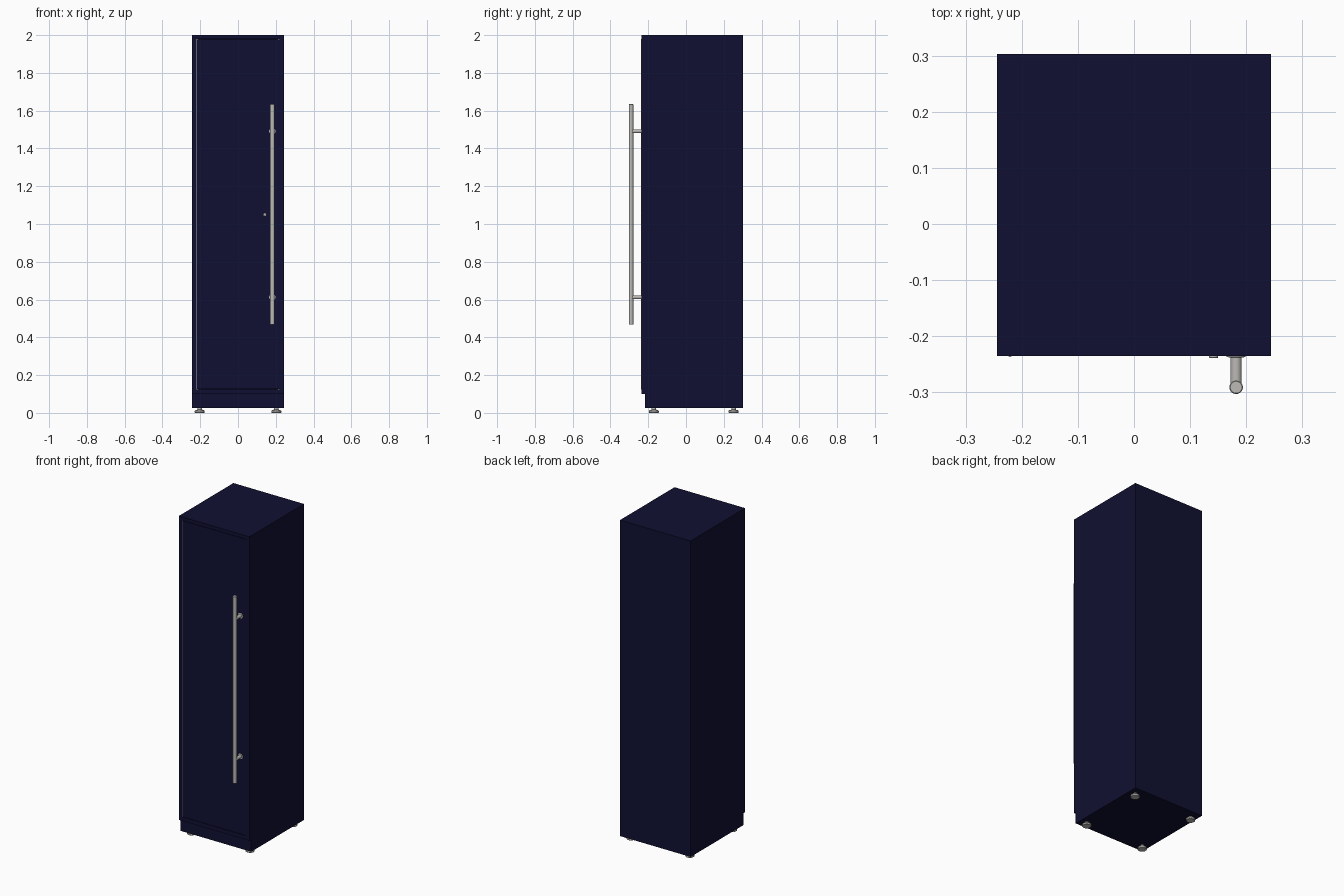
import bpy, bmesh, math

if "Cube" in bpy.data.objects:
    bpy.data.objects.remove(bpy.data.objects["Cube"])

navy = bpy.data.materials.new("navy_paint")
navy.diffuse_color = (0.005, 0.005, 0.032, 1)
navy.use_nodes = True
navy.node_tree.nodes["Principled BSDF"].inputs["Base Color"].default_value = navy.diffuse_color
steel = bpy.data.materials.new("brushed_steel")
steel.diffuse_color = (0.5, 0.49, 0.47, 1)
steel.use_nodes = True
steel.node_tree.nodes["Principled BSDF"].inputs["Base Color"].default_value = steel.diffuse_color


def make(name, bm, mat):
    bmesh.ops.recalc_face_normals(bm, faces=bm.faces)
    me = bpy.data.meshes.new(name)
    bm.to_mesh(me)
    bm.free()
    me.materials.append(mat)
    ob = bpy.data.objects.new(name, me)
    bpy.context.collection.objects.link(ob)
    return ob


def box(name, x0, x1, y0, y1, z0, z1, mat=navy):
    bm = bmesh.new()
    bmesh.ops.create_cube(bm, size=1)
    for v in bm.verts:
        v.co = ((x0 + x1) / 2 + v.co.x * (x1 - x0),
                (y0 + y1) / 2 + v.co.y * (y1 - y0),
                (z0 + z1) / 2 + v.co.z * (z1 - z0))
    return make(name, bm, mat)


def side_panel(name, x0, x1):
    # side profile with the toe-kick notch at the front
    outline = [(FRONT, 0.10), (FRONT, 2.0), (BACK, 2.0),
               (BACK, 0.025), (TOE, 0.025), (TOE, 0.10)]
    bm = bmesh.new()
    face = bm.faces.new([bm.verts.new((x0, y, z)) for y, z in outline])
    ext = bmesh.ops.extrude_face_region(bm, geom=[face])
    for v in ext["geom"]:
        if isinstance(v, bmesh.types.BMVert):
            v.co.x = x1
    return make(name, bm, navy)


def lathe(name, profile, loc, axis="Z", steps=32, mat=steel):
    # spin an (r, h) profile about z, then lay it along the wanted axis
    bm = bmesh.new()
    verts = [bm.verts.new((r, 0, h)) for r, h in profile]
    edges = [bm.edges.new(p) for p in zip(verts, verts[1:])]
    bmesh.ops.spin(bm, geom=verts + edges, cent=(0, 0, 0), axis=(0, 0, 1),
                   angle=2 * math.pi, steps=steps)
    bmesh.ops.remove_doubles(bm, verts=bm.verts, dist=1e-5)
    if axis == "Y":  # profile height points towards the front
        for v in bm.verts:
            v.co = (v.co.x, -v.co.z, v.co.y)
    ob = make(name, bm, mat)
    ob.location = loc
    bpy.ops.object.select_all(action="DESELECT")
    ob.select_set(True)
    bpy.context.view_layer.objects.active = ob
    bpy.ops.object.shade_smooth_by_angle(angle=math.radians(35))
    return ob


W, FRONT, BACK, TOE = 0.244, -0.235, 0.303, -0.218
T = 0.023                      # panel thickness
IN = W - T                     # half width of the opening
Z0, Z1 = 0.125, 1.979          # opening height

# carcass
side_panel("left_side_panel", -W, -IN)
side_panel("right_side_panel", IN, W)
box("top_panel", -IN, IN, FRONT, BACK, Z1, 2.0)
box("cabinet_floor", -IN, IN, FRONT, BACK - 0.02, 0.10, Z0)
box("back_panel", -IN, IN, BACK - 0.02, BACK, 0.025, Z1)
box("plinth_board", -IN, IN, TOE, TOE + 0.02, 0.025, 0.10)
box("base_panel", -IN, IN, TOE + 0.02, BACK - 0.02, 0.025, 0.045)

# inset door, with a narrow stop behind the gap
G = 0.002
box("door", -IN + G, IN - G, FRONT, FRONT + 0.02, Z0 + G, Z1 - G)
for side, s in (("left", -1), ("right", 1)):
    a, b = sorted((s * IN, s * (IN - 0.012)))
    box(side + "_door_stop", a, b, FRONT + 0.02, FRONT + 0.03, Z0, Z1, steel)

# long hinge barrel
lathe("hinge_barrel", [(0, Z0), (0.0025, Z0), (0.0025, Z1), (0, Z1)],
      (-IN, FRONT, 0), steps=16)

# bar handle with two posts and rosettes
HX, HY, R, E = 0.182, -0.291, 0.012, 0.0015
lathe("handle_bar", [(0, 0.467), (R - E, 0.467), (R, 0.467 + E),
                     (R, 1.635 - E), (R - E, 1.635), (0, 1.635)], (HX, HY, 0))
for label, z in (("lower", 0.612), ("upper", 1.491)):
    lathe(label + "_handle_post",
          [(0, 0), (0.017, 0), (0.017, 0.002), (0.01, 0.003), (0.01, 0.056), (0, 0.056)],
          (HX, FRONT, z), "Y")

# lock
lathe("door_lock", [(0, 0), (0.008, 0), (0.008, 0.003), (0.007, 0.004), (0, 0.004)],
      (0.142, FRONT, 1.05), "Y", 24)

# levelling feet
for sx, x in (("left", -0.203), ("right", 0.203)):
    for sy, y in (("front", -0.17), ("back", 0.252)):
        lathe(f"{sy}_{sx}_foot",
              [(0, 0), (0.024, 0), (0.026, 0.002), (0.026, 0.011), (0.022, 0.015),
               (0.012, 0.017), (0.012, 0.026), (0, 0.026)], (x, y, 0))
